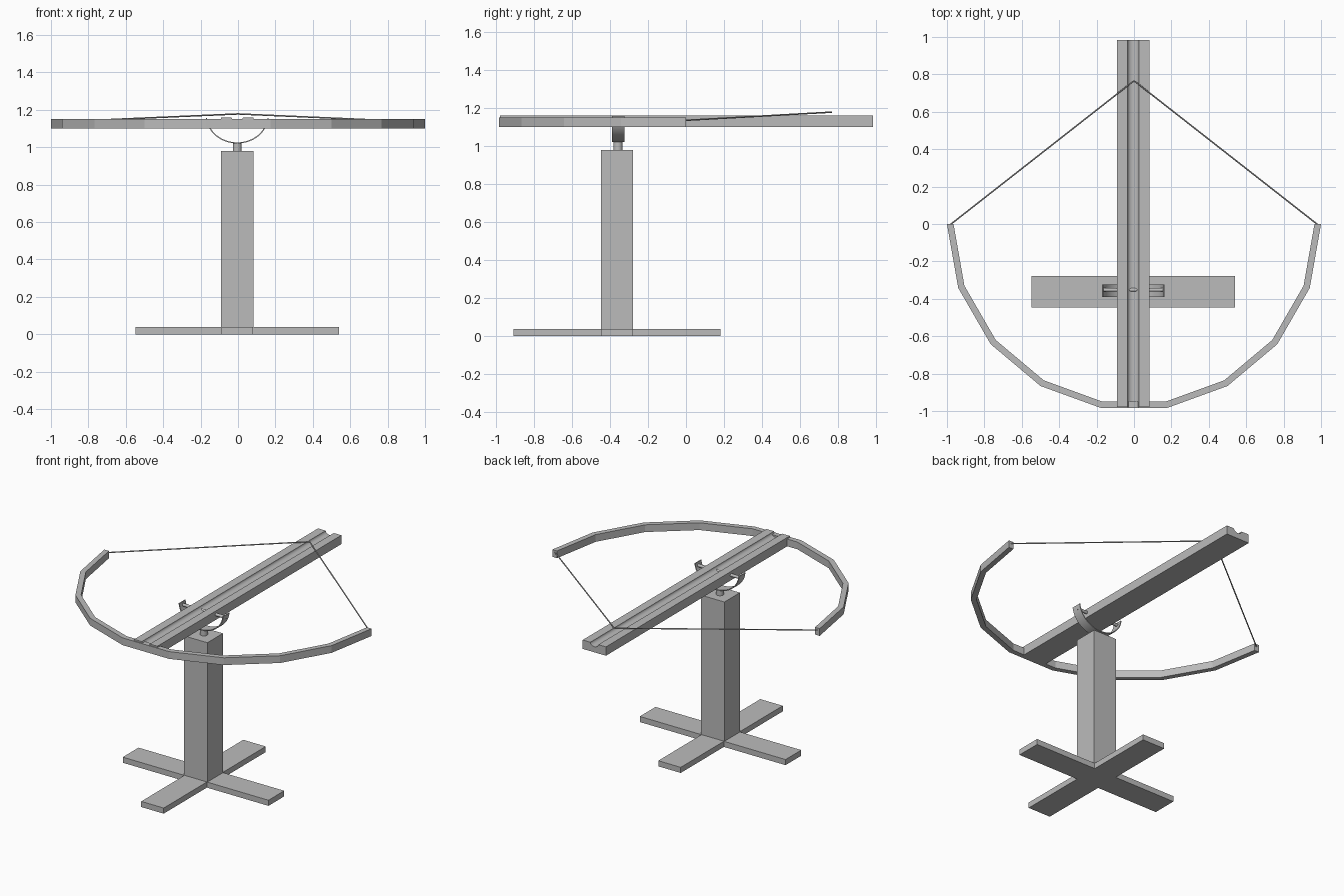
import bpy, bmesh, math
from mathutils import Vector

if "Cube" in bpy.data.objects:
    bpy.data.objects.remove(bpy.data.objects["Cube"])

grey = bpy.data.materials.new("plain grey")
grey.diffuse_color = (0.5, 0.5, 0.5, 1)
grey.use_nodes = True
grey.node_tree.nodes["Principled BSDF"].inputs["Base Color"].default_value = grey.diffuse_color
STAND_X, STAND_Y = -0.004, -0.363


def finish(name, bm, smooth=False):
    bmesh.ops.recalc_face_normals(bm, faces=bm.faces)
    me = bpy.data.meshes.new(name)
    bm.to_mesh(me)
    bm.free()
    me.materials.append(grey)
    ob = bpy.data.objects.new(name, me)
    bpy.context.collection.objects.link(ob)
    if smooth:
        bpy.ops.object.select_all(action='DESELECT')
        ob.select_set(True)
        bpy.context.view_layer.objects.active = ob
        bpy.ops.object.shade_smooth_by_angle(angle=math.radians(35))
    return ob


def extrude(name, points, offset, smooth=False):
    """Extrude a closed outline of 3D points along an offset."""
    bm = bmesh.new()
    face = bm.faces.new([bm.verts.new(p) for p in points])
    new = bmesh.ops.extrude_face_region(bm, geom=[face], use_keep_orig=True)
    verts = [g for g in new['geom'] if isinstance(g, bmesh.types.BMVert)]
    bmesh.ops.translate(bm, verts=verts, vec=offset)
    return finish(name, bm, smooth)


def rod(name, a, b, radius, sides):
    a, b = Vector(a), Vector(b)
    bm = bmesh.new()
    bmesh.ops.create_cone(bm, cap_ends=True, segments=sides, radius1=radius,
                          radius2=radius, depth=(b - a).length)
    turn = (b - a).to_track_quat('Z', 'Y').to_matrix().to_4x4()
    turn.translation = (a + b) / 2
    bmesh.ops.transform(bm, matrix=turn, verts=bm.verts)
    return finish(name, bm, True)


# Cross-shaped foot
w, r = 0.084, 0.545
cross = [(w, w), (w, r), (-w, r), (-w, w), (-r, w), (-r, -w),
         (-w, -w), (-w, -r), (w, -r), (w, -w), (r, -w), (r, w)]
extrude("cross_foot", [(x + STAND_X, y + STAND_Y, 0) for x, y in cross], (0, 0, 0.038))

# Square post
square = [(-1, -1), (1, -1), (1, 1), (-1, 1)]
extrude("post", [(x * 0.087 + STAND_X, y * 0.083 + STAND_Y, 0.038) for x, y in square],
        (0, 0, 0.942))

# Swivel stem
rod("swivel_stem", (STAND_X, -0.358, 0.98), (STAND_X, -0.358, 1.026), 0.024, 24)

# Thin curved yoke with its pivot pin
arc = [math.radians(185 + 170 * i / 32) for i in range(33)]
outer = [(0.168 * math.cos(t) + STAND_X, -0.39, 1.17 + 0.15 * math.sin(t)) for t in arc]
inner = [(0.162 * math.cos(t) + STAND_X, -0.39, 1.17 + 0.144 * math.sin(t)) for t in arc]
extrude("yoke", outer + inner[::-1], (0, 0.066, 0), True)
rod("pivot_pin", (-0.166, -0.352, 1.135), (0.16, -0.352, 1.135), 0.01, 16)

# Stock with a rounded groove along its top
groove = [(0.03 * math.cos(t), 1.16 - 0.022 * math.sin(t))
          for t in (math.pi * i / 12 for i in range(13))]
section = [(-0.087, 1.16), (-0.087, 1.1), (0.087, 1.1), (0.087, 1.16)] + groove
extrude("stock", [(x + STAND_X, -0.979, z) for x, z in section], (0, 1.964, 0), True)

# Faceted bow
steps = [math.radians(180 + 20 * i) for i in range(10)]
bow = [(math.cos(t), math.sin(t), 1.101) for t in steps]
bow += [(0.965 * math.cos(t), 0.965 * math.sin(t), 1.101) for t in reversed(steps)]
extrude("bow", bow, (0, 0, 0.049))

# Drawn string, two straight halves
for side, label in ((-1, "left"), (1, "right")):
    rod("string_" + label, (side * 0.982, -0.003, 1.135), (0, 0.766, 1.178), 0.004, 8)
